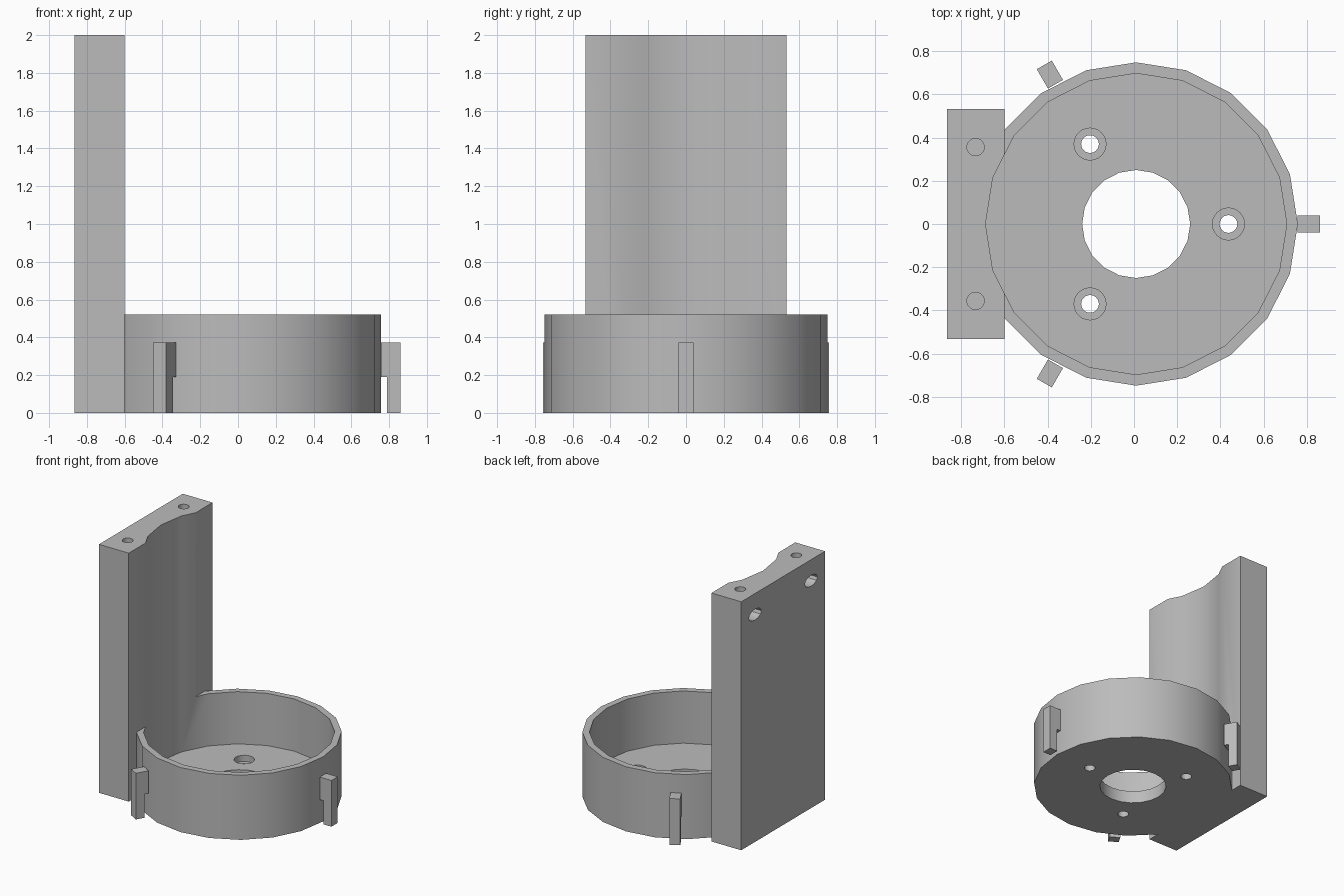
import bpy, bmesh, math
from mathutils import Matrix

cube = bpy.data.objects.get("Cube")
if cube:
    bpy.data.objects.remove(cube, do_unlink=True)

CX = 0.01          # axis of the round cup
PLATE_X = (-0.865, -0.60)
HALF_Y = 0.533

grey = bpy.data.materials.new("plain grey")
grey.use_nodes = True
grey.diffuse_color = (0.5, 0.5, 0.5, 1)
grey.node_tree.nodes["Principled BSDF"].inputs["Base Color"].default_value = (0.5, 0.5, 0.5, 1)


def finish(name, bm):
    mesh = bpy.data.meshes.new(name)
    bm.to_mesh(mesh)
    bm.free()
    obj = bpy.data.objects.new(name, mesh)
    bpy.context.collection.objects.link(obj)
    mesh.materials.append(grey)
    return obj


def box(name, xs, ys, zs):
    bm = bmesh.new()
    bmesh.ops.create_cube(bm, size=1)
    for v in bm.verts:
        v.co = [r[0] if c < 0 else r[1] for c, r in zip(v.co, (xs, ys, zs))]
    return finish(name, bm)


def tube(name, x, y, radius, zs, sides):
    # Solid upright cylinder with its first corner on +x
    bm = bmesh.new()
    ring = [bm.verts.new((x + radius * math.cos(2 * math.pi * i / sides),
                          y + radius * math.sin(2 * math.pi * i / sides), zs[0]))
            for i in range(sides)]
    base = bm.faces.new(ring)
    top = bmesh.ops.extrude_face_region(bm, geom=[base])["geom"]
    for v in top:
        if isinstance(v, bmesh.types.BMVert):
            v.co.z = zs[1]
    bmesh.ops.recalc_face_normals(bm, faces=bm.faces)
    return finish(name, bm)


def activate(obj):
    bpy.ops.object.select_all(action='DESELECT')
    obj.select_set(True)
    bpy.context.view_layer.objects.active = obj


def combine(target, tool, operation='DIFFERENCE'):
    mod = target.modifiers.new("join or cut", 'BOOLEAN')
    mod.operation = operation
    mod.solver = 'EXACT'
    mod.object = tool
    activate(target)
    bpy.ops.object.modifier_apply(modifier=mod.name)
    bpy.data.objects.remove(tool, do_unlink=True)


# Cup and upright plate as one body
body = tube("cup_and_back_plate", CX, 0, 0.748, (0, 0.52), 20)
combine(body, box("plate", PLATE_X, (-HALF_Y, HALF_Y), (0, 2)), 'UNION')

# Hollow of the cup, continued up the plate, and the central opening
combine(body, tube("bore", CX, 0, 0.697, (0.10, 2.2), 20))
combine(body, tube("opening", CX, 0, 0.25, (-0.1, 0.3), 20))

# Counterbored screw holes in the floor
for i in range(3):
    a = math.radians(120 * i)
    x, y = CX + 0.427 * math.cos(a), 0.427 * math.sin(a)
    combine(body, tube("screw_hole", x, y, 0.041, (-0.1, 0.3), 24))
    combine(body, tube("screw_head", x, y, 0.074, (0.05, 0.3), 24))

# Screw holes in the plate top, with nut slots in its back
for side in (-1, 1):
    y = side * 0.356
    combine(body, tube("plate_hole", -0.733, y, 0.04, (1.6, 2.1), 24))
    slot = tube("nut_slot", 0, 0, 0.08, (-0.9, -0.66), 12)
    slot.data.transform(Matrix.Translation((0, y, 1.83))
                        @ Matrix.Diagonal((1, 1, 0.55, 1))
                        @ Matrix.Rotation(math.pi / 2, 4, 'Y'))
    combine(body, slot)

activate(body)
bpy.ops.object.shade_smooth_by_angle(angle=math.radians(30))

# Three stepped clips around the cup
for i, name in enumerate(("right_clip", "back_clip", "front_clip")):
    clip = box(name, (0.78, 0.85), (-0.04, 0.04), (0, 0.372))
    combine(clip, box("lip", (0.747, 0.80), (-0.04, 0.04), (0.19, 0.372)), 'UNION')
    clip.data.transform(Matrix.Translation((CX, 0, 0))
                        @ Matrix.Rotation(math.radians(120 * i), 4, 'Z'))
